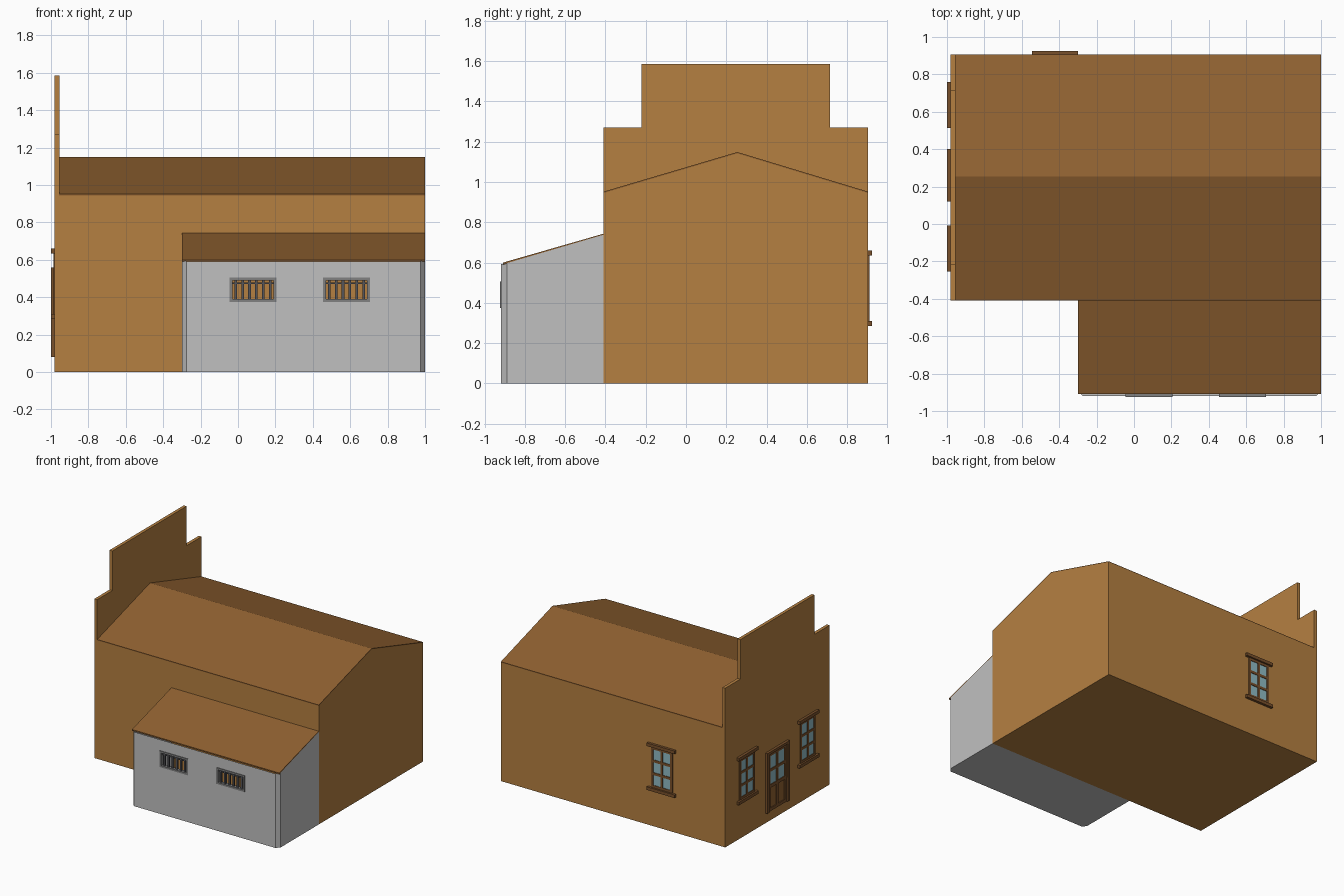
import bpy, bmesh
from mathutils import Matrix, Vector

if "Cube" in bpy.data.objects:
    bpy.data.objects.remove(bpy.data.objects["Cube"])


def mat(name, r, g, b):
    m = bpy.data.materials.new(name)
    m.diffuse_color = (r, g, b, 1)
    m.use_nodes = True
    m.node_tree.nodes["Principled BSDF"].inputs["Base Color"].default_value = m.diffuse_color
    return m


WALL = mat("ochre wall", 0.46, 0.215, 0.053)
ROOF = mat("brown roof", 0.275, 0.118, 0.030)
TRIM = mat("dark wood trim", 0.19, 0.080, 0.024)
GLASS = mat("blue glass", 0.28, 0.50, 0.56)
GREY = mat("grey plaster", 0.53, 0.53, 0.53)
STONE = mat("grey window frame", 0.22, 0.22, 0.22)
IRON = mat("dark iron", 0.09, 0.09, 0.10)


def finish(bm, name, material, normals=True):
    if normals:
        bmesh.ops.recalc_face_normals(bm, faces=bm.faces)
    me = bpy.data.meshes.new(name)
    bm.to_mesh(me)
    bm.free()
    me.materials.append(material)
    ob = bpy.data.objects.new(name, me)
    bpy.context.collection.objects.link(ob)
    return ob


def add_box(bm, x0, x1, y0, y1, z0, z1):
    m = Matrix.Translation(((x0 + x1) / 2, (y0 + y1) / 2, (z0 + z1) / 2)) \
        @ Matrix.Diagonal((x1 - x0, y1 - y0, z1 - z0, 1))
    bmesh.ops.create_cube(bm, size=1, matrix=m)


def boxes(name, material, dims, matrix=None):
    bm = bmesh.new()
    for d in dims:
        add_box(bm, *d)
    if matrix:
        bm.transform(matrix)
    return finish(bm, name, material)


def prism(name, material, yz, x0, x1):
    """Extrude a y-z outline along x."""
    bm = bmesh.new()
    f = bm.faces.new([bm.verts.new((x0, y, z)) for y, z in yz])
    g = bmesh.ops.extrude_face_region(bm, geom=[f])
    bmesh.ops.translate(bm, vec=(x1 - x0, 0, 0),
                        verts=[v for v in g["geom"] if isinstance(v, bmesh.types.BMVert)])
    return finish(bm, name, material)


# Main hall, roof and stepped false front
Y0, Y1, YM = -0.41, 0.905, 0.255
prism("main_hall", WALL, [(Y0, 0), (Y1, 0), (Y1, 0.945), (YM, 1.142), (Y0, 0.945)], -0.96, 1)
prism("main_roof", ROOF, [(Y0, 0.945), (YM, 1.142), (Y1, 0.945),
                          (Y1, 0.952), (YM, 1.149), (Y0, 0.952)], -0.956, 1)
prism("false_front", WALL, [(Y0, 0), (Y1, 0), (Y1, 1.27), (0.715, 1.27), (0.715, 1.585),
                            (-0.22, 1.585), (-0.22, 1.27), (Y0, 1.27)], -0.98, -0.955)

# Lean-to shell: open window cells in the front, chamfered front corners
WINS = [(-0.03, 0.19), (0.47, 0.69)]
WZ = (0.39, 0.49)
TOP = 0.592
bm = bmesh.new()


def quad(*pts):
    bm.faces.new([bm.verts.new(p) for p in pts])


xs = [-0.275, *WINS[0], *WINS[1], 0.975]
zs = [0, *WZ, TOP]
for i in range(5):
    for j in range(3):
        if j == 1 and i in (1, 3):
            continue
        a, b, c, d = xs[i], xs[i + 1], zs[j], zs[j + 1]
        quad((a, -0.92, c), (b, -0.92, c), (b, -0.92, d), (a, -0.92, d))
quad((-0.3, -0.89, 0), (-0.275, -0.92, 0), (-0.275, -0.92, TOP), (-0.3, -0.89, 0.597))
quad((0.975, -0.92, 0), (1, -0.89, 0), (1, -0.89, 0.597), (0.975, -0.92, TOP))
quad((1, -0.89, 0), (1, Y0, 0), (1, Y0, 0.738), (1, -0.89, 0.597))
quad((-0.3, Y0, 0), (-0.3, -0.89, 0), (-0.3, -0.89, 0.597), (-0.3, Y0, 0.738))
quad((-0.3, Y0, 0), (1, Y0, 0), (1, -0.89, 0), (0.975, -0.92, 0),
     (-0.275, -0.92, 0), (-0.3, -0.89, 0))
bmesh.ops.remove_doubles(bm, verts=bm.verts, dist=0.0005)
finish(bm, "lean_to_walls", GREY, normals=False)
prism("lean_to_roof", ROOF, [(-0.908, 0.590), (-0.40, 0.736), (-0.40, 0.746), (-0.908, 0.600)], -0.3, 1)

# Barred windows in the lean-to
for a, b in WINS:
    z0, z1, t = *WZ, 0.015
    y = (-0.925, -0.895)
    boxes("barred_window_frame", STONE, [
        (a - t, b + t, *y, z0 - t, z0), (a - t, b + t, *y, z1, z1 + t),
        (a - t, a, *y, z0, z1), (b, b + t, *y, z0, z1)])
    n = 6
    bars = [(a + (b - a) * (k + 0.5) / n - 0.007, a + (b - a) * (k + 0.5) / n + 0.007,
             -0.915, -0.901, z0, z1) for k in range(n)]
    bars.append((a, b, -0.912, -0.904, 0.472, 0.480))
    boxes("window_bars", IRON, bars)


def grid_bars(x0, x1, z0, z1, cols, rows, w, y):
    """Mullions and border around a grid of panes."""
    out = []
    for k in range(cols + 1):
        x = x0 + (x1 - x0 - w) * k / cols
        out.append((x, x + w, 0, y, z0, z1))
    for k in range(rows + 1):
        z = z0 + (z1 - z0 - w) * k / rows
        out.append((x0, x1, 0, y, z, z + w))
    return out


# Openings are built facing +y about x = 0, then placed on their wall
def window(M):
    boxes("window_glass", GLASS, [(-0.09, 0.09, -0.005, 0.003, 0.31, 0.635)], M)
    boxes("window_frame", TRIM, grid_bars(-0.095, 0.095, 0.31, 0.635, 2, 3, 0.02, 0.007), M)
    boxes("window_lintel_and_sill", TRIM, [(-0.123, 0.123, 0, 0.02, 0.635, 0.66),
                                           (-0.123, 0.123, 0, 0.02, 0.285, 0.31)], M)


def door(M):
    boxes("door_leaf", ROOF, [(-0.115, 0.115, -0.005, 0.004, 0.08, 0.54)], M)
    boxes("door_glass", GLASS, [(-0.09, 0.09, 0, 0.006, 0.29, 0.52)], M)
    boxes("door_rails", TRIM, grid_bars(-0.115, 0.115, 0.27, 0.54, 2, 2, 0.022, 0.011)
          + grid_bars(-0.115, 0.115, 0.08, 0.29, 2, 1, 0.025, 0.0105), M)
    boxes("door_casing", TRIM, [(-0.14, -0.115, 0, 0.02, 0.08, 0.56),
                                (0.115, 0.14, 0, 0.02, 0.08, 0.56),
                                (-0.115, 0.115, 0, 0.02, 0.54, 0.56)], M)


def on_front(y):
    return Matrix.Translation(Vector((-0.98, y, 0))) @ Matrix.Rotation(1.5707963, 4, 'Z')


window(on_front(0.637))
window(on_front(-0.13))
door(on_front(0.26))
window(Matrix.Translation(Vector((-0.423, Y1, 0))))
